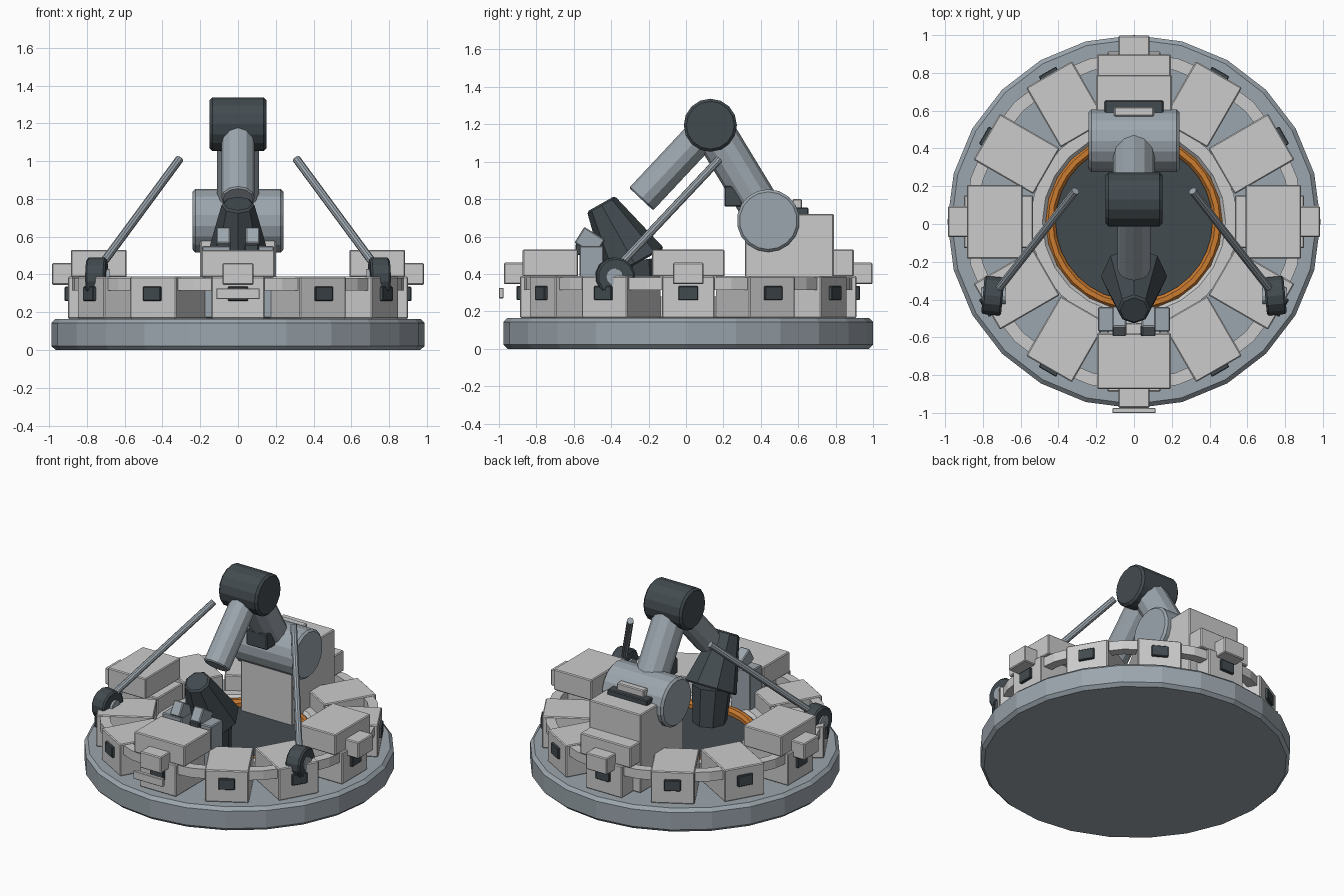
import bpy, bmesh
from math import pi, radians, cos, sin
from mathutils import Vector, Matrix

if "Cube" in bpy.data.objects:
    bpy.data.objects.remove(bpy.data.objects["Cube"])

CY = 0.012  # centre of the round base in y


def material(name, rgb):
    m = bpy.data.materials.new(name)
    m.diffuse_color = (*rgb, 1)
    m.use_nodes = True
    m.node_tree.nodes["Principled BSDF"].inputs["Base Color"].default_value = m.diffuse_color
    return m


STEEL = material("steel", (0.33, 0.38, 0.42))
DARK = material("dark", (0.055, 0.07, 0.08))
ORANGE = material("orange", (0.6, 0.2, 0.03))


def finish(bm, name, mat, bevel=0, matrix=None):
    if matrix is not None:
        bm.transform(matrix)
    bmesh.ops.recalc_face_normals(bm, faces=bm.faces[:])
    me = bpy.data.meshes.new(name)
    bm.to_mesh(me)
    bm.free()
    ob = bpy.data.objects.new(name, me)
    bpy.context.collection.objects.link(ob)
    if mat:
        me.materials.append(mat)
    if bevel:
        b = ob.modifiers.new("bevel", "BEVEL")
        b.width, b.segments, b.limit_method = bevel, 1, "ANGLE"
        b.angle_limit = radians(50)
    return ob


def box(name, x, y, z, mat=None, bevel=0.006, matrix=None):
    """Box from (min, max) ranges."""
    bm = bmesh.new()
    bmesh.ops.create_cube(bm, size=1)
    for v in bm.verts:
        for i, (lo, hi) in enumerate((x, y, z)):
            v.co[i] = lo + (v.co[i] + 0.5) * (hi - lo)
    return finish(bm, name, mat, bevel, matrix)


def rod(name, a, b, r1, r2=None, sides=16, mat=None, bevel=0):
    """Cylinder or cone between two points."""
    a, b = Vector(a), Vector(b)
    d = b - a
    bm = bmesh.new()
    bmesh.ops.create_cone(bm, cap_ends=True, segments=sides, radius1=r1,
                          radius2=r1 if r2 is None else r2, depth=d.length)
    m = Matrix.Translation((a + b) / 2) @ d.to_track_quat("Z", "Y").to_matrix().to_4x4()
    return finish(bm, name, mat, bevel, m)


def ring(name, profile, sides, mat=None):
    """Closed (radius, z) profile turned around the base axis."""
    bm = bmesh.new()
    loops = [[bm.verts.new((r * cos(2 * pi * i / sides), r * sin(2 * pi * i / sides), z))
              for r, z in profile] for i in range(sides)]
    n = len(profile)
    for i in range(sides):
        p, q = loops[i], loops[(i + 1) % sides]
        for j in range(n):
            k = (j + 1) % n
            bm.faces.new((p[j], q[j], q[k], p[k]))
    return finish(bm, name, mat, 0, Matrix.Translation((0, CY, 0)))


def polar(deg):
    """Local +x points outward at the given angle."""
    return Matrix.Translation((0, CY, 0)) @ Matrix.Rotation(radians(deg), 4, "Z")


# round base and turntable floor
rod("base", (0, CY, 0), (0, CY, 0.165), 0.988, sides=24, mat=STEEL, bevel=0.022)
rod("floor_plate", (0, CY, 0.16), (0, CY, 0.175), 0.5, sides=32, mat=DARK)
rod("work_plate", (0, CY, 0.17), (0, CY, 0.225), 0.43, sides=32, mat=DARK)
ring("orange_rim", [(0.415, 0.17), (0.415, 0.25), (0.43, 0.27), (0.455, 0.27),
                    (0.47, 0.25), (0.47, 0.17)], 32, ORANGE)
ring("collar", [(0.468, 0.17), (0.468, 0.26), (0.485, 0.28), (0.548, 0.28), (0.548, 0.17)], 24)
ring("link_band", [(0.83, 0.315), (0.83, 0.38), (0.895, 0.38), (0.895, 0.315)], 24)

# twelve perimeter blocks with dark windows
for i in range(12):
    m = polar(i * 30)
    box(f"block_{i}", (0.535, 0.9), (-0.14, 0.14), (0.165, 0.388), matrix=m)
    box(f"window_{i}", (0.89, 0.918), (-0.053, 0.053), (0.26, 0.335), DARK, 0.004, m)

# large housings on the four main sides
for i in range(4):
    m = polar(i * 90)
    box(f"housing_{i}", (0.59, 0.885), (-0.195, 0.195), (0.385, 0.53), matrix=m)
    box(f"outer_tab_{i}", (0.87, 0.985), (-0.082, 0.082), (0.345, 0.46), matrix=m)
box("front_plate", (-0.115, 0.115), (-1.0, -0.975), (0.27, 0.325), bevel=0.003)

# rear tower
box("tower", (-0.2, 0.2), (0.315, 0.79), (0.17, 0.72))
box("tower_strip", (-0.155, 0.155), (0.57, 0.655), (0.71, 0.755), DARK)
box("tower_handle", (-0.105, 0.105), (0.57, 0.62), (0.73, 0.8))

# folded arm
shoulder, elbow, wrist = (0, 0.44, 0.685), (0, 0.13, 1.195), (0, -0.24, 0.8)
rod("shoulder", (-0.24, 0.44, 0.685), (0.24, 0.44, 0.685), 0.168, sides=18, mat=STEEL, bevel=0.014)
rod("upper_arm", shoulder, elbow, 0.11, sides=12, mat=STEEL)
rod("elbow", (-0.15, 0.13, 1.195), (0.15, 0.13, 1.195), 0.142, sides=16, mat=DARK, bevel=0.014)
rod("forearm", elbow, wrist, 0.088, sides=12, mat=STEEL, bevel=0.008)
box("arm_box", (-0.08, 0.08), (0.205, 0.3), (0.76, 0.87), DARK)

# tapered dark nozzle and its supports
rod("nozzle", (0, -0.272, 0.45), (0, -0.455, 0.775), 0.178, 0.085, 8, DARK, 0.01)
rod("nozzle_foot", (0, -0.26, 0.2), (0, -0.29, 0.47), 0.11, 0.13, 8, DARK)
for s, side in ((-1, "left"), (1, "right")):
    xs = sorted((s * 0.04, s * 0.19))
    box(f"support_{side}", xs, (-0.57, -0.44), (0.17, 0.55), STEEL)
    tilt = Matrix.Translation((s * 0.078, -0.515, 0.575)) @ Matrix.Rotation(radians(-32), 4, "X")
    box(f"support_head_{side}", (-0.037, 0.037), (-0.065, 0.065), (-0.05, 0.05), STEEL, matrix=tilt)
box("support_block", (0.035, 0.11), (-0.592, -0.535), (0.5, 0.56), DARK)

# side rods on dark pivots
for s, side in ((-1, "left"), (1, "right")):
    rod(f"pivot_{side}", (s * 0.695, -0.385, 0.385), (s * 0.8, -0.375, 0.385), 0.104,
        sides=14, mat=DARK, bevel=0.01)
    rod(f"pivot_cap_{side}", (s * 0.68, -0.38, 0.385), (s * 0.808, -0.38, 0.385), 0.045,
        sides=12, mat=STEEL)
    rod(f"side_rod_{side}", (s * 0.745, -0.38, 0.42), (s * 0.31, 0.175, 1.01), 0.022,
        sides=10, mat=STEEL)
